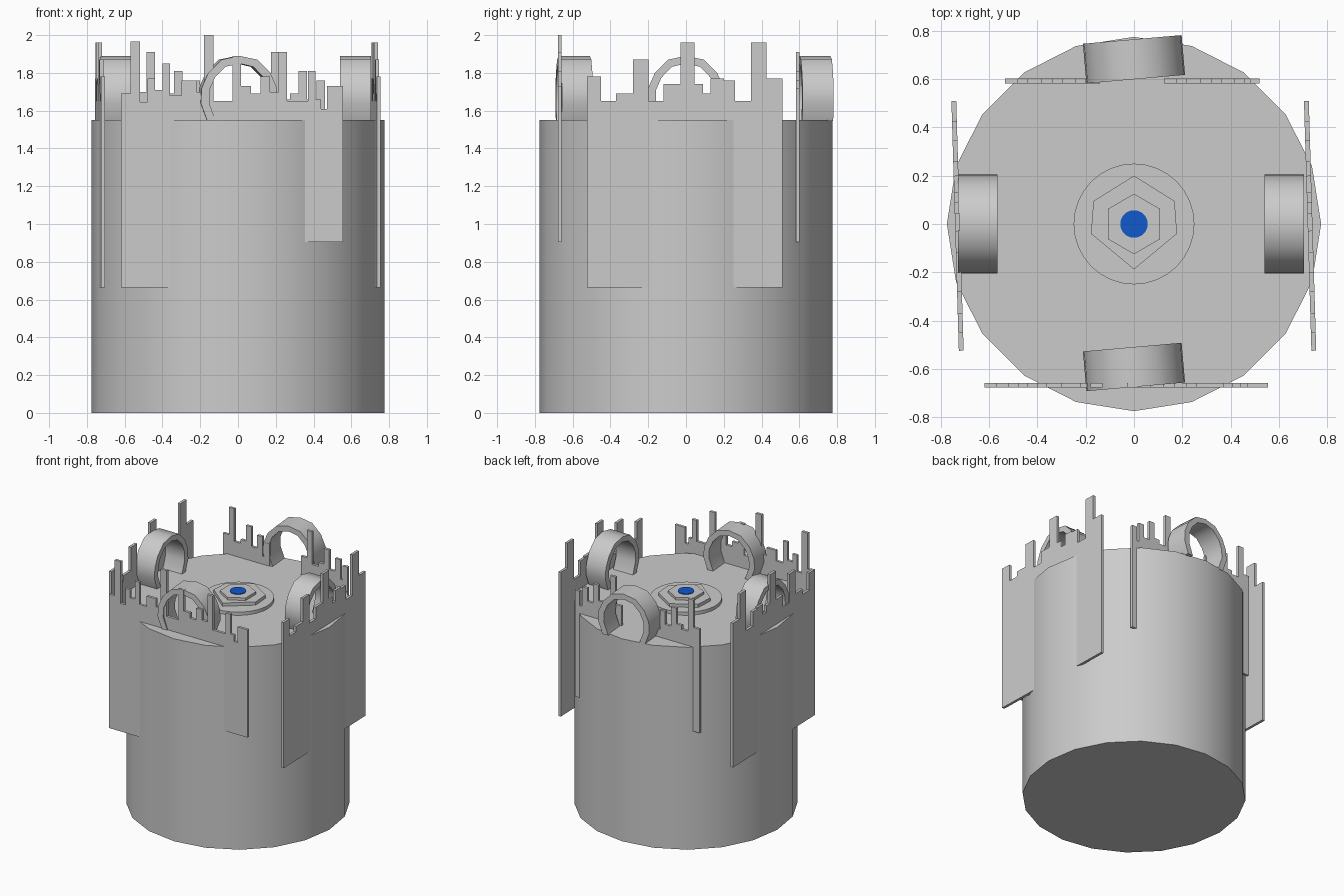
import bpy, bmesh, math
from mathutils import Matrix

if "Cube" in bpy.data.objects:
    bpy.data.objects.remove(bpy.data.objects["Cube"])


def prism(name, pts, depth, matrix=Matrix(), smooth=False):
    """Extrude a 2D outline along local z and place it."""
    bm = bmesh.new()
    face = bm.faces.new([bm.verts.new((x, y, 0)) for x, y in pts])
    ext = bmesh.ops.extrude_face_region(bm, geom=[face])
    verts = [v for v in ext["geom"] if isinstance(v, bmesh.types.BMVert)]
    bmesh.ops.translate(bm, verts=verts, vec=(0, 0, depth))
    bmesh.ops.recalc_face_normals(bm, faces=bm.faces)
    bmesh.ops.transform(bm, matrix=matrix, verts=bm.verts)
    me = bpy.data.meshes.new(name)
    bm.to_mesh(me)
    bm.free()
    ob = bpy.data.objects.new(name, me)
    bpy.context.collection.objects.link(ob)
    if smooth:
        bpy.ops.object.select_all(action='DESELECT')
        ob.select_set(True)
        bpy.context.view_layer.objects.active = ob
        bpy.ops.object.shade_smooth_by_angle(angle=math.radians(35))
    return ob


def ngon(n, r, start=0.0):
    return [(r * math.cos(start + 2 * math.pi * i / n),
             r * math.sin(start + 2 * math.pi * i / n)) for i in range(n)]


def upright(x, y, angle):
    """Outline x runs along 'angle' in plan, outline y becomes world z."""
    return (Matrix.Translation((x, y, 0)) @ Matrix.Rotation(math.radians(angle), 4, 'Z')
            @ Matrix.Rotation(math.pi / 2, 4, 'X'))


def panel(name, steps, end, bottom, matrix, thick=0.02):
    """Wall panel whose top edge steps through (start, height) pairs."""
    pts = [(steps[0][0], bottom)]
    for i, (x, h) in enumerate(steps):
        nxt = steps[i + 1][0] if i + 1 < len(steps) else end
        pts += [(x, h), (nxt, h)]
    pts.append((end, bottom))
    prism(name, pts, thick, matrix @ Matrix.Translation((0, 0, -thick / 2)))


# Drum body
prism("drum", ngon(20, 0.775), 1.55, smooth=True)

# Stepped centre with a blue light
up = Matrix.Translation((0, 0, 1.54))
prism("base_disc", ngon(32, 0.25), 0.035, up, True)
hexa = [(0, 0.2), (-0.168, 0.095), (-0.178, -0.04), (0, -0.188), (0.178, -0.04), (0.168, 0.095)]
prism("lower_step", hexa, 0.06, up)
prism("upper_step", ngon(6, 0.125, math.pi / 2), 0.08, up)
light = prism("blue_light", ngon(32, 0.057), 0.085, up)
mat = bpy.data.materials.new("blue")
mat.diffuse_color = (0.005, 0.1, 0.6, 1)
mat.use_nodes = True
mat.node_tree.nodes["Principled BSDF"].inputs["Base Color"].default_value = mat.diffuse_color
light.data.materials.append(mat)

# Four horseshoe arches
half_out = [(0.17, 1.545), (0.205, 1.64), (0.2, 1.72), (0.165, 1.80), (0.095, 1.87)]
half_in = [(0.125, 1.545), (0.16, 1.64), (0.158, 1.71), (0.13, 1.775), (0.075, 1.832)]
outer = half_out + [(0, 1.89)] + [(-x, z) for x, z in reversed(half_out)]
inner = half_in + [(0, 1.85)] + [(-x, z) for x, z in reversed(half_in)]
ring = outer + inner[::-1]
for name, x, y, a in (("front_arch", 0, -0.592, 5), ("back_arch", 0, 0.682, 5),
                      ("right_arch", 0.622, 0, 90), ("left_arch", -0.647, 0, 90)):
    prism(name, ring, 0.165, upright(x, y, a) @ Matrix.Translation((0, 0, -0.0825)), True)

# Wide side panels
side = [(-.525, 1.78), (-.45, 1.65), (-.37, 1.69), (-.28, 1.87), (-.20, 1.65), (-.12, 1.74),
        (-.03, 1.96), (.045, 1.74), (.09, 1.69), (.13, 1.77), (.20, 1.76), (.26, 1.65),
        (.345, 1.96), (.425, 1.77)]
for name, x in (("right_panel", 0.729), ("left_panel", -0.731)):
    panel(name, side, 0.51, 0.665, upright(x, 0, 91.7))

# Front panels
front_l = [(-.62, 1.69), (-.57, 1.965), (-.52, 1.645), (-.48, 1.77), (-.44, 1.71), (-.40, 1.85),
           (-.36, 1.68), (-.30, 1.76), (-.22, 1.70), (-.18, 2.0), (-.13, 1.65), (-.03, 1.89)]
panel("front_left_panel", front_l, 0.015, 0.665, upright(0, -0.668, 0))
front_r = [(.015, 1.73), (.07, 1.69), (.12, 1.78), (.17, 1.70), (.215, 1.91), (.26, 1.65),
           (.37, 1.81), (.41, 1.66), (.44, 1.61), (.47, 1.73)]
panel("front_right_panel", front_r, 0.555, 0.905, upright(0, -0.668, 0))

# Two matching narrow back panels
back = [(0, 1.70), (.05, 1.91), (.095, 1.66), (.15, 1.69), (.195, 1.81), (.24, 1.66),
        (.29, 1.76), (.335, 1.61), (.355, 1.72)]
for name, x in (("back_left_panel", -0.535), ("back_right_panel", 0.125)):
    panel(name, back, 0.395, 0.905, upright(x, 0.592, 0))
